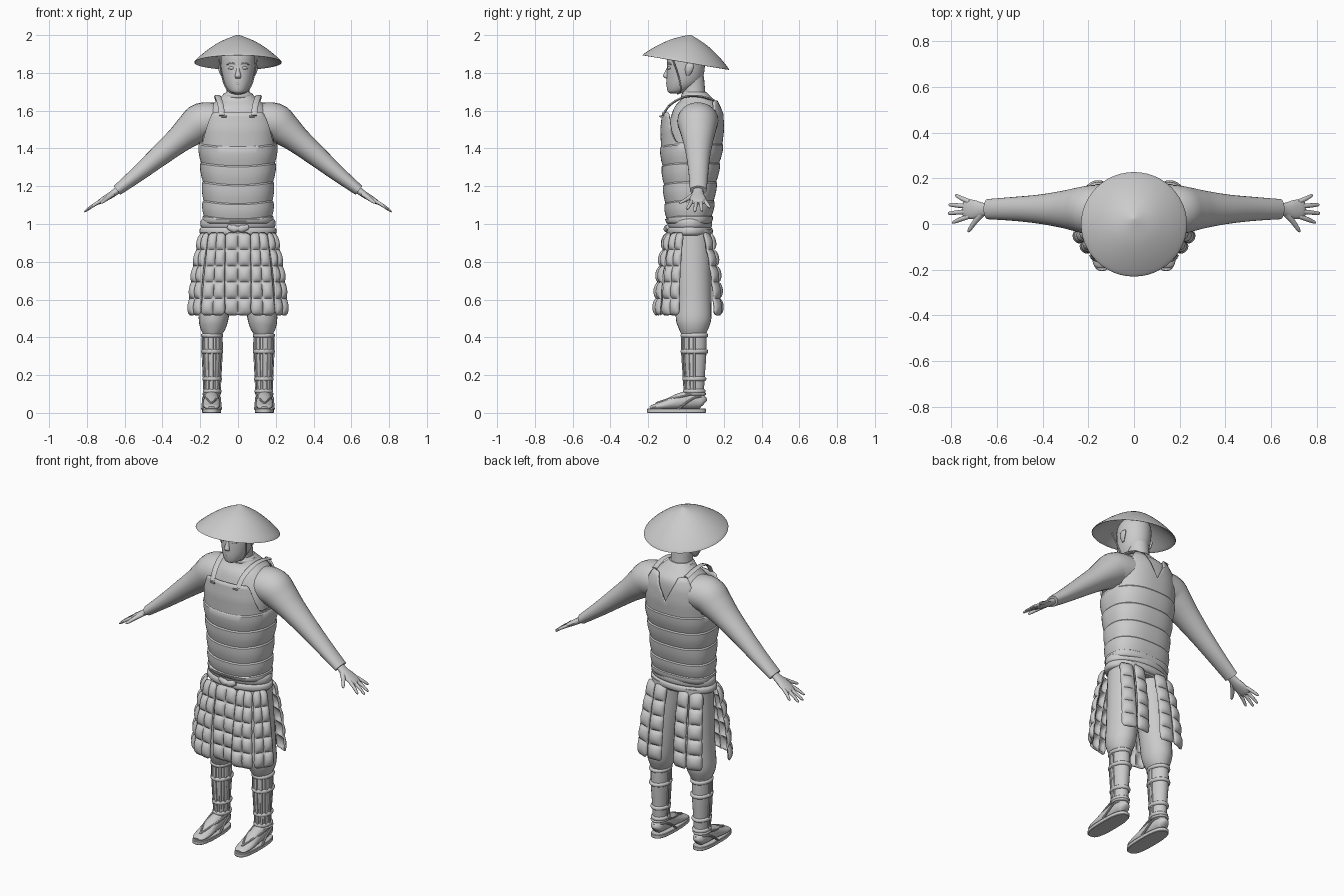
import bpy, bmesh
from math import sin, cos, pi, radians, copysign
from mathutils import Vector

old = bpy.data.objects.get("Cube")
if old:
    bpy.data.objects.remove(old)

GREY = (0.6, 0.6, 0.6, 1)
mat = bpy.data.materials.new("plain_grey")
mat.use_nodes = True
mat.diffuse_color = GREY
mat.node_tree.nodes["Principled BSDF"].inputs["Base Color"].default_value = GREY

X, Y, Z = Vector((1, 0, 0)), Vector((0, 1, 0)), Vector((0, 0, 1))
SIDES = (("left", 1), ("right", -1))


def finish(name, bm, angle=40):
    bmesh.ops.recalc_face_normals(bm, faces=bm.faces[:])
    me = bpy.data.meshes.new(name)
    bm.to_mesh(me)
    bm.free()
    me.materials.append(mat)
    ob = bpy.data.objects.new(name, me)
    bpy.context.collection.objects.link(ob)
    bpy.ops.object.select_all(action="DESELECT")
    ob.select_set(True)
    bpy.context.view_layer.objects.active = ob
    bpy.ops.object.shade_smooth_by_angle(angle=radians(angle))
    return ob


def skin(bm, rows, closed=True):
    """Bridge equal rows of points into quads."""
    rows = [[bm.verts.new(p) for p in r] for r in rows]
    n = len(rows[0])
    for a, b in zip(rows, rows[1:]):
        for i in range(n if closed else n - 1):
            j = (i + 1) % n
            bm.faces.new((a[i], a[j], b[j], b[i]))
    return rows


def spline(p, steps):
    """Catmull-Rom through points carrying position and radii."""
    q = [p[0]] + list(p) + [p[-1]]
    out = []
    for a, b, c, d in zip(q, q[1:], q[2:], q[3:]):
        for k in range(steps):
            t = k / steps
            out.append([0.5 * (2*m + (n - l)*t + (2*l - 5*m + 4*n - o)*t*t + (3*m - l - 3*n + o)*t**3)
                        for l, m, n, o in zip(a, b, c, d)])
    return out + [list(p[-1])]


def loft(name, pts, side=X, flat=False, sides=24, power=2.0, steps=4):
    """Skin oval sections (x, y, z, radius_u, radius_v) along a path."""
    pts = spline(pts, steps)
    rows = []
    for i, p in enumerate(pts):
        c = Vector(p[:3])
        t = Z if flat else (Vector(pts[min(i + 1, len(pts) - 1)][:3]) - Vector(pts[max(i - 1, 0)][:3])).normalized()
        u = (side - t * side.dot(t)).normalized()
        v = t.cross(u)
        row = []
        for k in range(sides):
            a = 2 * pi * k / sides
            cu, sv = cos(a), sin(a)
            e = 2 / power
            row.append(c + u * p[3] * copysign(abs(cu)**e, cu) + v * p[4] * copysign(abs(sv)**e, sv))
        rows.append(row)
    bm = bmesh.new()
    rows = skin(bm, rows)
    bm.faces.new(rows[0])
    bm.faces.new(rows[-1])
    return finish(name, bm)


def cord(name, pts, w=0.006, h=0.006, side=X):
    return loft(name, [(*p, w, h) for p in pts], side, sides=8)


def band(name, x, y, z, rx, ry, h, bulge):
    return loft(name, [(x, y, z - h, rx, ry), (x, y, z - h*0.6, rx + bulge*0.8, ry + bulge*0.8),
                       (x, y, z, rx + bulge, ry + bulge),
                       (x, y, z + h*0.6, rx + bulge*0.8, ry + bulge*0.8), (x, y, z + h, rx, ry)],
                flat=True, sides=40, steps=2)


def mix(table, z):
    for a, b in zip(table, table[1:]):
        if z <= b[0]:
            t = max(0, (z - a[0]) / (b[0] - a[0]))
            return [m + (n - m) * t for m, n in zip(a[1:], b[1:])]
    return table[-1][1:]


# Body under the armour
loft("torso", [(0, .02, .93, .165, .1), (0, .02, 1.05, .17, .105), (0, .025, 1.3, .18, .13),
               (0, .035, 1.45, .19, .14), (0, .05, 1.55, .19, .135), (0, .06, 1.62, .15, .12),
               (0, .06, 1.66, .105, .085), (0, .045, 1.70, .062, .062)], flat=True, sides=40, power=2.3)
loft("neck", [(0, .045, 1.62, .07, .065), (0, .04, 1.70, .06, .062), (0, .03, 1.78, .06, .065)], flat=True)
band("collar", 0, .048, 1.678, .075, .068, .012, .006)

# Head and face
loft("head", [(0, -.055, 1.692, .022, .03), (0, -.045, 1.702, .045, .052), (0, -.02, 1.735, .068, .083),
              (0, -.006, 1.78, .082, .097), (0, 0, 1.84, .09, .1), (0, 0, 1.9, .088, .098),
              (0, 0, 1.945, .06, .07), (0, 0, 1.962, .02, .02)], flat=True, sides=32)
loft("nose", [(0, -.09, 1.835, .008, .008), (0, -.1, 1.805, .011, .012), (0, -.106, 1.783, .017, .015),
              (0, -.098, 1.77, .012, .008)], flat=True, sides=12)
loft("lips", [(-.026, -.086, 1.742, .002, .002), (0, -.098, 1.744, .008, .008), (.026, -.086, 1.742, .002, .002)], side=Z, sides=10)
for s, m in SIDES:
    loft(s + "_eye", [(m*.018, -.094, 1.824, .003, .002), (m*.035, -.092, 1.826, .008, .007),
                      (m*.053, -.082, 1.825, .003, .002)], side=Z, sides=10)
    loft(s + "_brow", [(m*.012, -.096, 1.845, .003, .003), (m*.035, -.094, 1.85, .006, .006),
                       (m*.06, -.078, 1.845, .003, .003)], side=Z, sides=8)
    loft(s + "_ear", [(m*.086, .01, 1.785, .004, .008), (m*.093, .015, 1.81, .009, .019),
                      (m*.094, .02, 1.838, .009, .022), (m*.088, .02, 1.852, .004, .01)], flat=True, sides=12)
    cord(s + "_chin_cord", [(m*.1, -.07, 1.87), (m*.088, -.045, 1.8), (m*.072, -.03, 1.74),
                            (m*.045, -.03, 1.7), (0, -.045, 1.688)], .004, .004, Y)

# Straw hat, tilted back
hat = loft("straw_hat", [(0, 0, h, r, r) for h, r in
           ((.14, .002), (.13, .03), (.098, .1), (.052, .168), (.002, .225), (-.006, .224),
            (.04, .165), (.085, .1), (.118, .03))], flat=True, sides=48)
hat.location = (0, 0, 1.863)
hat.rotation_euler.x = -.167

# Cuirass of overlapping bands with armholes and a V back
SHELL = [(1.0, .18, -.1, .13), (1.2, .183, -.115, .155), (1.4, .202, -.13, .188),
         (1.5, .206, -.134, .2), (1.59, .195, -.125, .197), (1.67, .16, -.1, .165)]
BANDS = (1.0, 1.04, 1.12, 1.22, 1.32, 1.42)


def rim_height(s, back):
    t = min(1, max(0, (s - .66) / .31))
    peak = 1.5 + .155 * min(1, s / .4) if back else 1.59
    return peak + (1.42 - peak) * t * t * (3 - 2*t)


def shell_point(a, z, flare):
    rx, front, back = mix(SHELL, z)
    c, s = cos(a), sin(a)
    ry = (back - .03) if s > 0 else (.03 - front)
    return Vector(((rx + flare) * copysign(abs(c)**.82, c), .03 + (ry + flare) * copysign(abs(s)**.82, s), z))


angles = [2 * pi * i / 80 for i in range(80)]
rows = []
for lo, hi in zip(BANDS, BANDS[1:]):
    for t, flare in ((.04, .001), (.3, .006), (.65, .009), (.97, .007)):
        z = lo + (hi - lo) * t
        rows.append([shell_point(a, z - .015 * max(0, -sin(a))**3 * (z > 1.03), flare) for a in angles])
for k in range(9):
    row = []
    for a in angles:
        lo = 1.424 - .015 * max(0, -sin(a))**3
        hi = max(lo + .01, rim_height(abs(cos(a))**.82, sin(a) > 0))
        row.append(shell_point(a, lo + (hi - lo) * k / 8, .002))
    rows.append(row)
bm = bmesh.new()
skin(bm, rows)
cuirass = finish("cuirass", bm, 35)
mod = cuirass.modifiers.new("thickness", "SOLIDIFY")
mod.thickness = .01

# Waist sash
band("sash_lower", 0, .02, .962, .192, .11, .022, .012)
band("sash_upper", 0, .02, 1.003, .188, .108, .026, .011)
loft("sash_knot", [(-.055, -.098, .985, .012, .008), (-.02, -.104, .975, .02, .014), (0, -.104, .975, .013, .014),
                   (.02, -.104, .975, .02, .014), (.055, -.098, .985, .012, .008)], side=Z, sides=12)


def tasset(name, top, bottom, facing, w0, w1, cols, m=1, low=.52):
    """Hanging quilted plate with rounded corners."""
    n = Vector((cos(radians(facing)), sin(radians(facing)), 0))
    across = Vector((-n.y, n.x, 0))
    rows, nv, nu = [], 40, cols * 8
    for j in range(nv + 1):
        v = j / nv
        c = Vector((*top, .95)).lerp(Vector((*bottom, low)), v) + n * .012 * sin(pi * v)
        end = min(v, 1 - v) / .06
        w = (w0 + (w1 - w0) * v) * (1 if end >= 1 else .72 + .28 * (1 - (1 - end)**2)**.5)
        row = []
        for i in range(nu + 1):
            u = i / nu
            puff = .02 * (abs(sin(pi * 5 * v)) * abs(sin(pi * cols * u)))**.6
            p = c + across * (u - .5) * w + n * puff
            row.append((p.x * m, p.y, p.z))
        rows.append(row)
    bm = bmesh.new()
    skin(bm, rows, False)
    ob = finish(name, bm, 50)
    mod = ob.modifiers.new("thickness", "SOLIDIFY")
    mod.thickness, mod.offset = .012, 0


tasset("front_tasset", (0, -.1), (0, -.13), -90, .13, .14, 2)
for s, m in SIDES:
    tasset(s + "_thigh_tasset", (.11, -.09), (.132, -.148), -78, .085, .125, 2, m)
    tasset(s + "_side_tasset", (.175, -.045), (.228, -.08), -35, .075, .11, 2, m)
    tasset(s + "_inner_back_tasset", (.075, .125), (.085, .175), 95, .07, .085, 1, m)
    tasset(s + "_outer_back_tasset", (.145, .105), (.172, .165), 68, .07, .085, 1, m)

for s, m in SIDES:
    # Shoulder strap, toggle and back strap
    cord(s + "_shoulder_strap", [(m*.085, -.122, 1.575), (m*.092, -.085, 1.63), (m*.105, -.01, 1.672),
                                 (m*.11, .07, 1.676), (m*.105, .15, 1.655)], .016, .006)
    cord(s + "_toggle", [(m*.062, -.137, 1.57), (m*.088, -.134, 1.57)], .005, .005, Z)
    # Arm
    loft(s + "_arm", [(m*.1, .065, 1.55, .11, .09), (m*.19, .062, 1.54, .108, .102), (m*.25, .063, 1.498, .096, .088),
                      (m*.32, .064, 1.44, .08, .07), (m*.42, .065, 1.357, .063, .056),
                      (m*.53, .066, 1.265, .052, .042), (m*.64, .065, 1.178, .044, .029)], side=Y)
    # Hand
    loft(s + "_palm", [(m*.625, .065, 1.188, .026, .02), (m*.66, .063, 1.162, .03, .018),
                       (m*.7, .063, 1.137, .042, .016), (m*.735, .066, 1.116, .04, .012),
                       (m*.748, .067, 1.108, .03, .006)], side=Y, sides=16)
    for finger, y0, x1, y1, z1 in (("index", .034, .795, .008, 1.078), ("middle", .055, .813, .047, 1.066),
                                   ("ring", .077, .81, .084, 1.068), ("little", .097, .782, .124, 1.086)):
        loft(f"{s}_{finger}_finger", [(m*.72, y0, 1.125, .011, .01), (m*(.72 + x1)/2, (y0 + y1)/2, (1.13 + z1)/2, .01, .009),
                                      (m*(x1 - .006), y1, z1 + .003, .007, .006), (m*x1, y1, z1, .002, .002)], side=Y, sides=10)
    loft(s + "_thumb", [(m*.665, .045, 1.158, .016, .013), (m*.695, .01, 1.135, .012, .011),
                        (m*.72, -.026, 1.115, .008, .007), (m*.726, -.035, 1.11, .002, .002)], sides=10)
    # Trouser leg
    loft(s + "_trouser_leg", [(m*.09, .03, .97, .09, .1), (m*.1, .035, .8, .092, .098), (m*.118, .04, .6, .084, .094),
                              (m*.129, .04, .5, .079, .094), (m*.132, .04, .45, .068, .08),
                              (m*.134, .04, .415, .05, .064)], flat=True)
    # Shin guard with ties and splints
    SHIN = [(.1, .04, .05), (.2, .044, .056), (.32, .05, .064), (.43, .05, .064)]
    loft(s + "_shin_guard", [(m*.137, .044, z, rx, ry) for z, rx, ry in SHIN], flat=True)
    for i, z in enumerate((.41, .325, .18, .115)):
        rx, ry = mix(SHIN, z)
        band(f"{s}_shin_tie_{i + 1}", m*.137, .044, z, rx, ry, .012, .009)
    for i in range(7):
        a = radians(180 + 30 * i)
        cord(f"{s}_shin_splint_{i + 1}", [(m*.137 + cos(a) * rx, .044 + sin(a) * ry, z) for z, rx, ry in SHIN[:3]]
             + [(m*.137 + cos(a) * .05, .044 + sin(a) * .064, .4)], .007, .006, Vector((-sin(a), cos(a), 0)))
    # Foot and sandal
    loft(s + "_foot", [(m*.14, .098, .05, .015, .018), (m*.14, .085, .058, .033, .036), (m*.14, .035, .07, .041, .05),
                       (m*.14, -.04, .06, .043, .042), (m*.14, -.12, .04, .046, .024),
                       (m*.14, -.175, .031, .038, .013), (m*.14, -.192, .028, .02, .006)], sides=20)
    loft(s + "_sandal_sole", [(m*.14, -.05, z, .051 - e, .156 - e) for z, e in ((0, .003), (.003, 0), (.02, 0), (.023, .003))],
         flat=True, sides=32, power=2.7, steps=1)
    band(s + "_ankle_cord", m*.14, .046, .1, .041, .053, .007, .007)
    for side, k in (("inner", -1), ("outer", 1)):
        cord(f"{s}_{side}_toe_cord", [(m*.14, -.16, .05), (m*.14 + k*.022, -.1, .07), (m*.14 + k*.036, -.03, .085),
                                      (m*.14 + k*.043, .03, .1)])
        cord(f"{s}_{side}_heel_cord", [(m*.14 + k*.049, -.04, .02), (m*.14 + k*.045, .01, .06),
                                       (m*.14 + k*.04, .06, .085), (m*.14, .103, .08)], side=Z)
